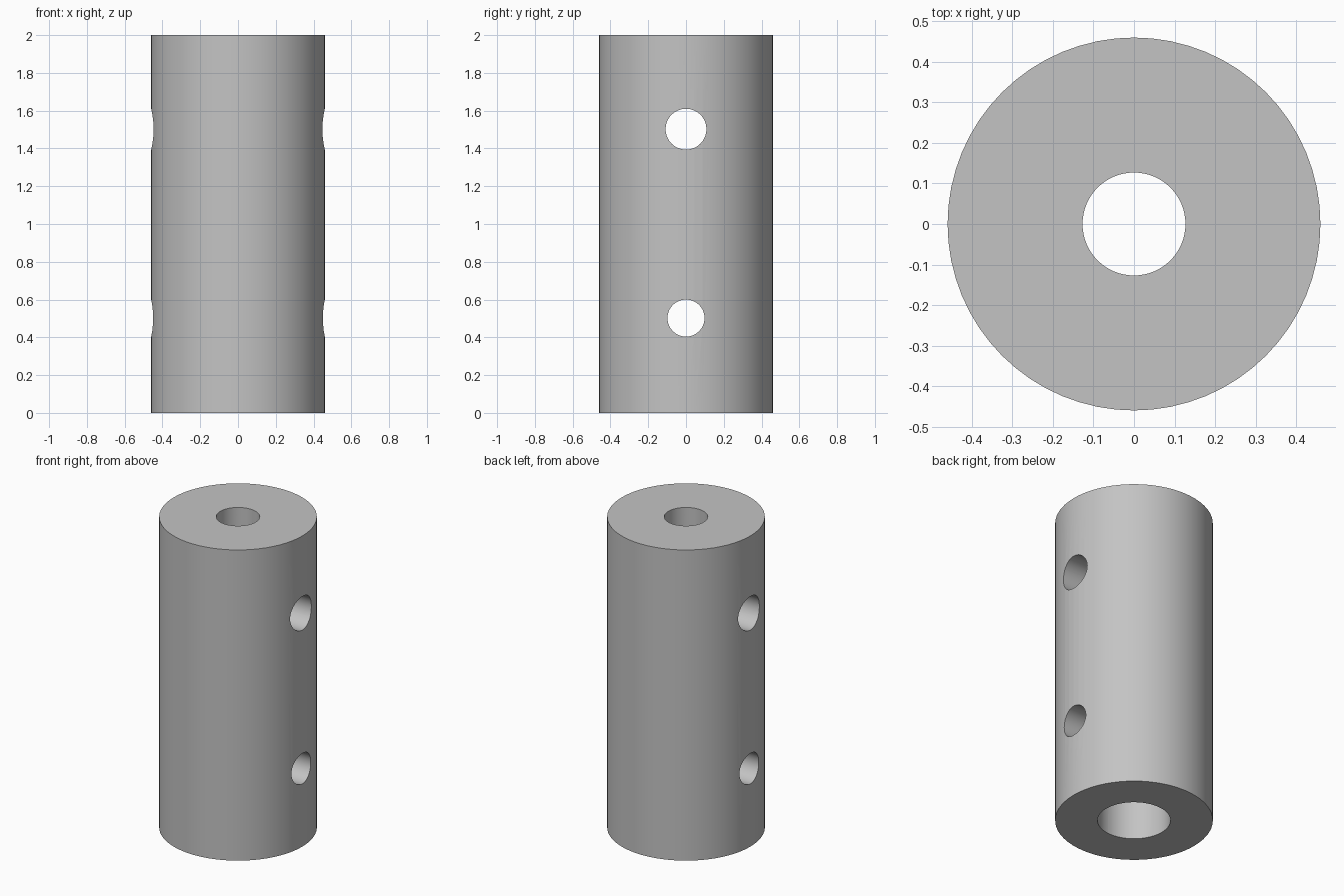
import bpy, math

cube = bpy.data.objects.get("Cube")
if cube:
    bpy.data.objects.remove(cube, do_unlink=True)

OUTER, BORE_TOP, BORE_BOTTOM = 0.46, 0.127, 0.213
HEIGHT, STEP = 2.0, 1.0

steel = bpy.data.materials.new("grey_metal")
steel.use_nodes = True
colour = (0.55, 0.55, 0.55, 1)
steel.diffuse_color = colour
steel.node_tree.nodes["Principled BSDF"].inputs["Base Color"].default_value = colour


def cylinder(name, radius, length, z, along_x=False, sides=64):
    rotation = (0, math.pi / 2, 0) if along_x else (0, 0, 0)
    bpy.ops.mesh.primitive_cylinder_add(vertices=sides, radius=radius, depth=length,
                                        location=(0, 0, z), rotation=rotation)
    obj = bpy.context.object
    obj.name = name
    obj.data.materials.append(steel)
    return obj


sleeve = cylinder("coupling_sleeve", OUTER, HEIGHT, HEIGHT / 2)

# Stepped bore: narrow all the way through, wide in the lower half
cutters = [
    cylinder("narrow_bore_cutter", BORE_TOP, HEIGHT + 0.4, HEIGHT / 2),
    cylinder("wide_bore_cutter", BORE_BOTTOM, STEP + 0.2, (STEP - 0.2) / 2),
    # Cross holes running side to side
    cylinder("upper_pin_cutter", 0.108, 1.4, 1.502, along_x=True),
    cylinder("lower_pin_cutter", 0.098, 1.4, 0.502, along_x=True),
]
for cutter in cutters:
    cutter.hide_render = True
    cut = sleeve.modifiers.new(cutter.name, "BOOLEAN")
    cut.operation = "DIFFERENCE"
    cut.solver = "EXACT"
    cut.object = cutter

# Apply the cuts, then drop the cutters
bpy.ops.object.select_all(action="DESELECT")
sleeve.select_set(True)
bpy.context.view_layer.objects.active = sleeve
for cutter in cutters:
    bpy.ops.object.modifier_apply(modifier=cutter.name)
for cutter in cutters:
    bpy.data.objects.remove(cutter, do_unlink=True)

bpy.ops.object.shade_smooth_by_angle(angle=math.radians(30))
